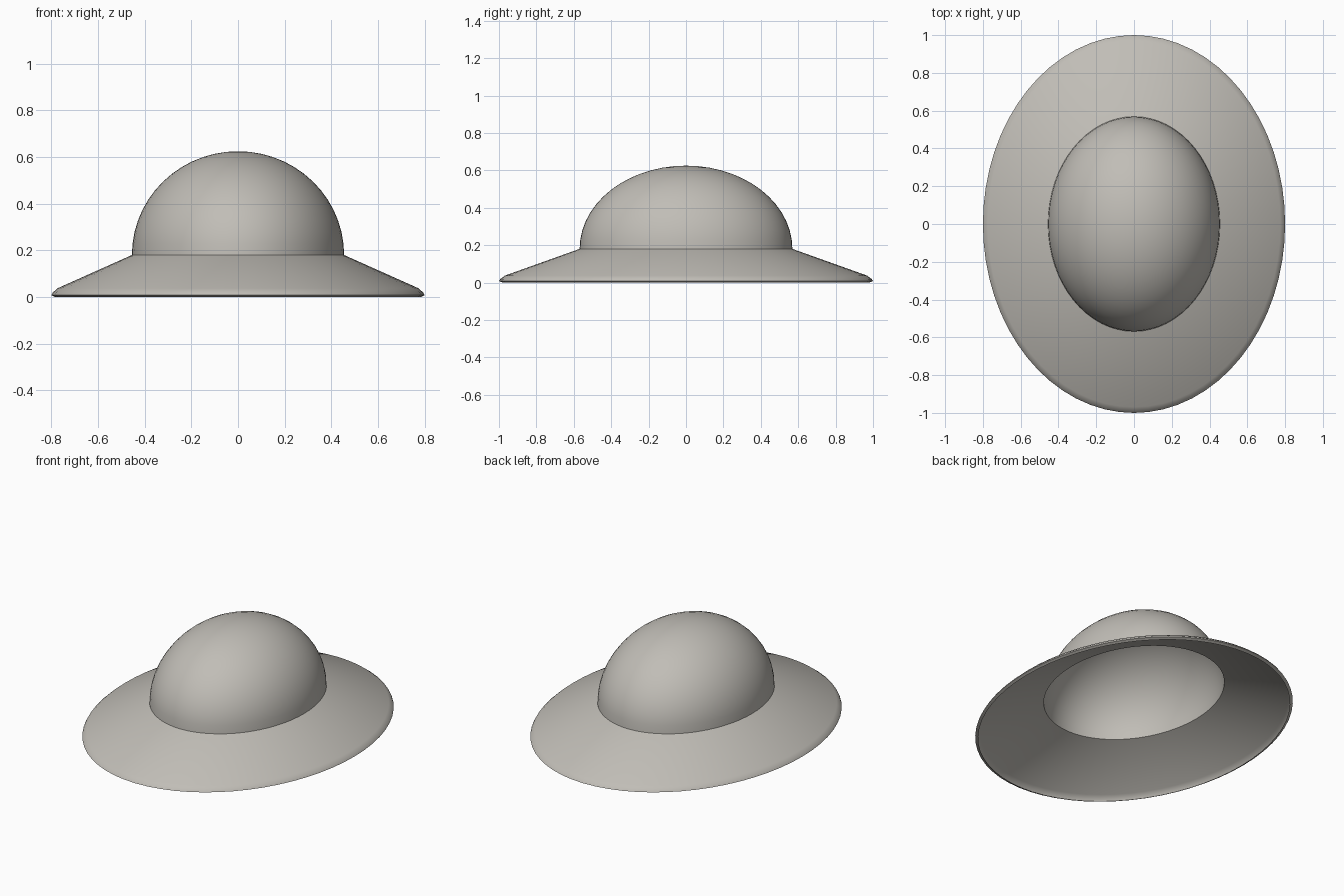
import bpy, bmesh, math

if "Cube" in bpy.data.objects:
    bpy.data.objects.remove(bpy.data.objects["Cube"])

SEGMENTS = 64
STRETCH = 1.25          # the hat is longer front to back

felt = bpy.data.materials.new("warm_grey_felt")
felt.diffuse_color = (0.53, 0.51, 0.47, 1)
felt.use_nodes = True
felt.node_tree.nodes["Principled BSDF"].inputs["Base Color"].default_value = felt.diffuse_color


def revolve(name, profile):
    """Spin (radius, z) points into an open oval shell."""
    bm = bmesh.new()
    rings = []
    for r, z in profile:
        if r < 1e-4:
            rings.append([bm.verts.new((0, 0, z))] * SEGMENTS)
            continue
        angles = [2 * math.pi * i / SEGMENTS for i in range(SEGMENTS)]
        rings.append([bm.verts.new((r * math.cos(a), STRETCH * r * math.sin(a), z))
                      for a in angles])
    for low, high in zip(rings, rings[1:]):
        for i in range(SEGMENTS):
            j = (i + 1) % SEGMENTS
            corners = [low[i], low[j], high[j], high[i]]
            bm.faces.new(list(dict.fromkeys(corners)))
    mesh = bpy.data.meshes.new(name)
    bm.to_mesh(mesh)
    bm.free()
    mesh.materials.append(felt)
    obj = bpy.data.objects.new(name, mesh)
    bpy.context.collection.objects.link(obj)
    bpy.ops.object.select_all(action='DESELECT')
    obj.select_set(True)
    bpy.context.view_layer.objects.active = obj
    bpy.ops.object.shade_smooth_by_angle(angle=math.radians(40))
    return obj


# Sloping brim with a small rounded lip
revolve("brim", [(0.785, 0), (0.8, 0.008), (0.795, 0.018), (0.775, 0.037), (0.455, 0.18)])

# Domed crown, a half ellipsoid standing on the brim
STEPS = 14
revolve("crown", [(0.455 * math.cos(t), 0.18 + 0.445 * math.sin(t))
                  for t in (math.pi / 2 * k / STEPS for k in range(STEPS + 1))])
